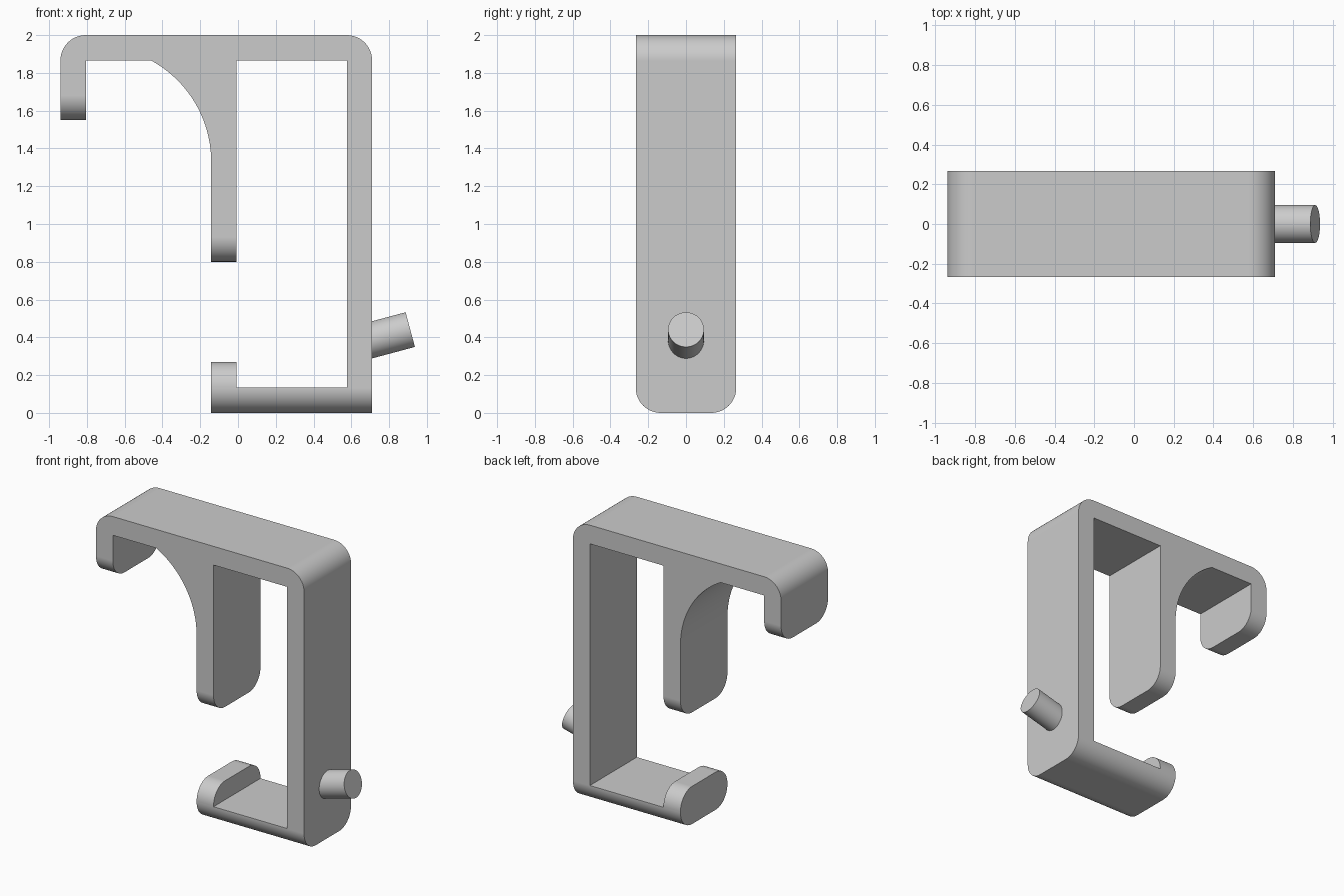
import bpy, bmesh, math
from mathutils import Matrix, Vector

cube = bpy.data.objects.get("Cube")
if cube:
    bpy.data.objects.remove(cube, do_unlink=True)

grey = bpy.data.materials.new("plain grey")
grey.use_nodes = True
colour = (0.6, 0.6, 0.6, 1)
grey.diffuse_color = colour
grey.node_tree.nodes["Principled BSDF"].inputs["Base Color"].default_value = colour

HALF = 0.266            # half width of the strap
T = 0.134               # strap thickness and corner radius
LEFT, RIGHT, TOP = -0.94, 0.71, 2.0
LEG_L, LEG_R = -0.142, -0.008
HOOK_END, LEG_END, LIP_TOP = 1.55, 0.80, 0.27


def arc(cx, cz, r, a0, a1, n):
    """Points on an arc in the xz plane, angles in degrees."""
    angles = [math.radians(a0 + (a1 - a0) * i / n) for i in range(n + 1)]
    return [(cx + r * math.cos(a), cz + r * math.sin(a)) for a in angles]


def finish(bm, name):
    bmesh.ops.recalc_face_normals(bm, faces=bm.faces)
    mesh = bpy.data.meshes.new(name)
    bm.to_mesh(mesh)
    bm.free()
    mesh.materials.append(grey)
    obj = bpy.data.objects.new(name, mesh)
    bpy.context.collection.objects.link(obj)
    bpy.ops.object.select_all(action="DESELECT")
    obj.select_set(True)
    bpy.context.view_layer.objects.active = obj
    bpy.ops.object.shade_smooth_by_angle(angle=math.radians(20))
    normals = obj.modifiers.new("even shading", "WEIGHTED_NORMAL")
    normals.keep_sharp = True
    return obj


# Strap outline: hook, curved brace, middle leg, tall side, foot and lip
R = 0.61
brace_z = 1.33
brace_start = math.degrees(math.asin((TOP - T - brace_z) / R))
outline = [(LEFT, HOOK_END)]
outline += arc(LEFT + T, TOP - T, T, 180, 90, 12)
outline += arc(RIGHT - T, TOP - T, T, 90, 0, 12)
outline += [(RIGHT, 0), (LEG_L, 0), (LEG_L, LIP_TOP), (LEG_R, LIP_TOP),
            (LEG_R, T), (RIGHT - T, T), (RIGHT - T, TOP - T),
            (LEG_R, TOP - T), (LEG_R, LEG_END), (LEG_L, LEG_END)]
outline += arc(LEG_L - R, brace_z, R, 0, brace_start, 20)
outline += [(LEFT + T, TOP - T), (LEFT + T, HOOK_END)]

bm = bmesh.new()
face = bm.faces.new([bm.verts.new((x, -HALF, z)) for x, z in outline])
side = bmesh.ops.extrude_face_region(bm, geom=[face], use_keep_orig=True)
moved = [v for v in side["geom"] if isinstance(v, bmesh.types.BMVert)]
bmesh.ops.translate(bm, verts=moved, vec=(0, 2 * HALF, 0))
bmesh.ops.recalc_face_normals(bm, faces=bm.faces)

# Round the free ends across the strap width
ends = (HOOK_END, LEG_END, LIP_TOP, 0)
rounded = [e for e in bm.edges
           if abs(e.verts[0].co.y - e.verts[1].co.y) < 1e-4
           and any(all(abs(v.co.z - z) < 1e-4 for v in e.verts) for z in ends)]
bmesh.ops.bevel(bm, geom=rounded, offset=T - 0.002, offset_type="OFFSET",
                segments=12, profile=0.5, affect="EDGES", clamp_overlap=False)
finish(bm, "strap_hook")

# Tilted round peg on the outer side
bm = bmesh.new()
tip = Vector((0.912, 0, 0.441))
axis = Vector((math.cos(math.radians(15)), 0, math.sin(math.radians(15))))
length = 0.27
place = Matrix.Translation(tip - axis * length / 2) @ axis.to_track_quat("Z", "Y").to_matrix().to_4x4()
bmesh.ops.create_cone(bm, cap_ends=True, segments=48, radius1=0.095,
                      radius2=0.095, depth=length, matrix=place)
finish(bm, "side_peg")
